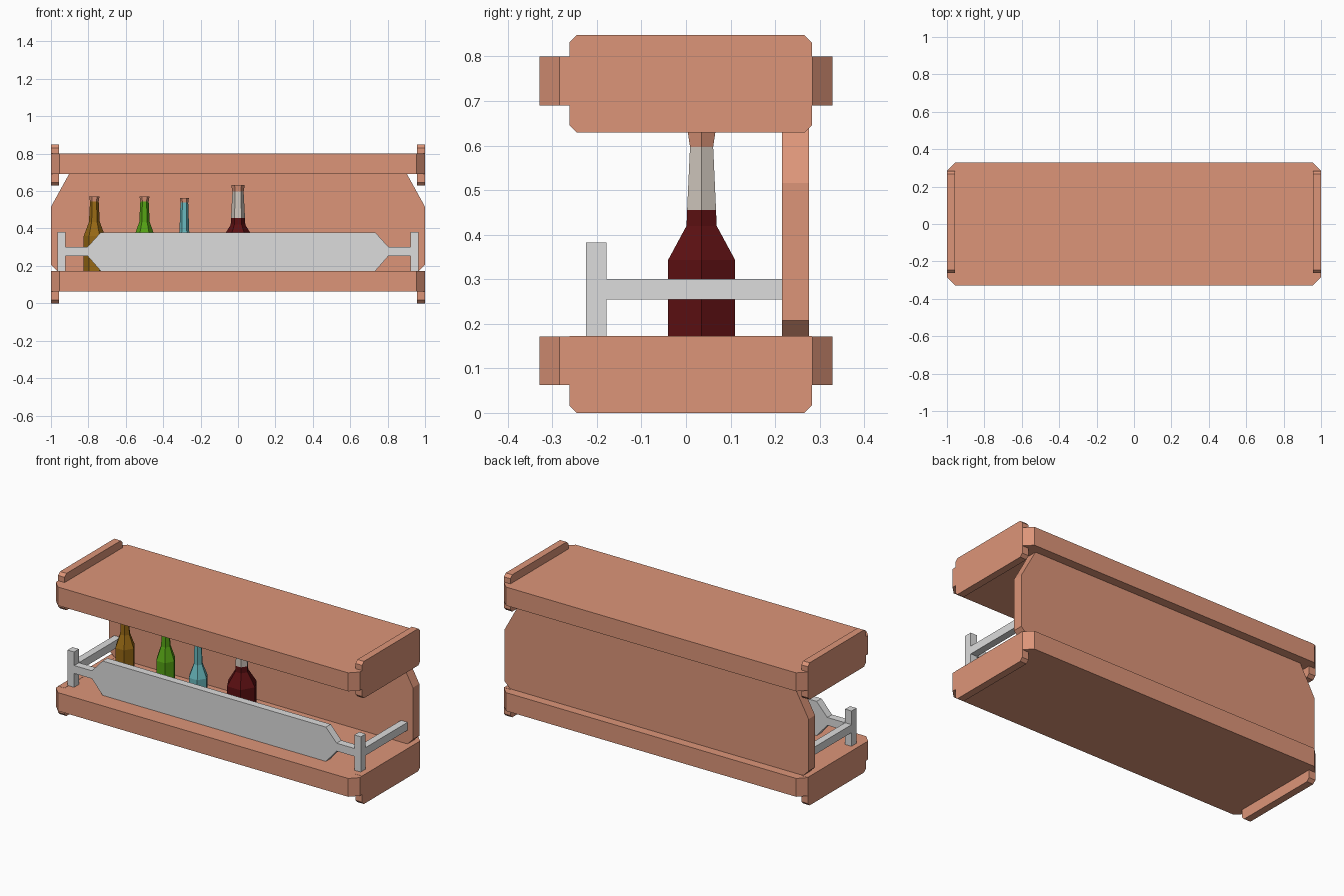
import bpy, bmesh, math
from mathutils import Vector

cube = bpy.data.objects.get("Cube")
if cube:
    bpy.data.objects.remove(cube)


def material(name, rgb):
    m = bpy.data.materials.new(name)
    m.use_nodes = True
    m.diffuse_color = (*rgb, 1)
    m.node_tree.nodes["Principled BSDF"].inputs["Base Color"].default_value = (*rgb, 1)
    return m


wood = material("copper wood", (0.72, 0.30, 0.19))
metal = material("pale grey metal", (0.72, 0.72, 0.72))
amber = material("amber glass", (0.31, 0.14, 0.007))
green = material("green glass", (0.09, 0.36, 0.007))
cyan = material("cyan glass", (0.14, 0.48, 0.51))
red = material("dark red glass", (0.107, 0.005, 0.006))
foil = material("warm white foil", (0.62, 0.56, 0.50))


def finish(name, bm, mats):
    bmesh.ops.recalc_face_normals(bm, faces=bm.faces)
    mesh = bpy.data.meshes.new(name)
    bm.to_mesh(mesh)
    bm.free()
    for m in mats:
        mesh.materials.append(m)
    ob = bpy.data.objects.new(name, mesh)
    bpy.context.collection.objects.link(ob)
    return ob


def prism(name, outline, axis, lo, hi, mat):
    """Extrude a 2D outline along an axis (0 = x, 1 = y, 2 = z)."""
    def place(p, d):
        c = list(p)
        c.insert(axis, d)
        return Vector(c)
    bm = bmesh.new()
    face = bm.faces.new([bm.verts.new(place(p, lo)) for p in outline])
    side = bmesh.ops.extrude_face_region(bm, geom=[face])["geom"]
    step = place((0, 0), hi - lo)
    bmesh.ops.translate(bm, vec=step, verts=[v for v in side if isinstance(v, bmesh.types.BMVert)])
    return finish(name, bm, [mat])


def rect(u0, v0, u1, v1, low=0.0, high=0.0):
    """Rectangle whose low-v and high-v corners may be cut at 45 degrees."""
    pts = []
    for u, v, c, first in ((u0, v0, low, "v"), (u1, v0, low, "u"),
                           (u1, v1, high, "v"), (u0, v1, high, "u")):
        du = c if u == u0 else -c
        dv = c if v == v0 else -c
        cut = [(u, v + dv), (u + du, v)]
        pts += [(u, v)] if c == 0 else (cut if first == "v" else cut[::-1])
    return pts


def mirrored(half):
    """Close a right-hand half outline with its mirror image."""
    return half + [(-x, z) for x, z in reversed(half)]


FLOOR, CEIL = 0.172, 0.69

# Shelves with cut corners
for name, z0, z1 in (("bottom_shelf", 0.063, FLOOR), ("top_shelf", CEIL, 0.80)):
    prism(name, rect(-1, -0.329, 1, 0.329, 0.045, 0.045), 2, z0, z1, wood)

# End boards, left and right
for side, s in (("left", 1), ("right", -1)):
    x0, x1 = sorted((s * 0.957, s * 1.0))
    prism("bottom_end_board_" + side, rect(-0.262, 0, 0.283, FLOOR + 0.001, 0.017), 0, x0, x1, wood)
    prism("top_end_board_" + side, rect(-0.262, 0.629, 0.283, 0.848, 0.017, 0.017), 0, x0, x1, wood)

# Back panel
prism("back_panel", mirrored([(0.965, FLOOR), (1, 0.207), (1, 0.516), (0.904, CEIL)]),
      1, 0.215, 0.276, wood)

# Front guard plate with its narrow ends
prism("front_guard", mirrored([(0.735, FLOOR + 0.002), (0.805, 0.254), (0.922, 0.254),
                               (0.922, 0.301), (0.805, 0.301), (0.735, 0.378)]),
      1, -0.223, -0.178, metal)

# Guard posts and side rails
for side, s in (("left", 1), ("right", -1)):
    x0, x1 = sorted((s * 0.922, s * 0.965))
    prism("guard_post_" + side, rect(x0, FLOOR, x1, 0.382), 1, -0.224, -0.178, metal)
    prism("side_rail_" + side, rect(x0, 0.254, x1, 0.301), 1, -0.178, 0.215, metal)


def bottle(name, x, profile, mats, bands):
    """Six-sided lathe; bands give the height where each next colour starts."""
    bm = bmesh.new()
    rings = []
    for r, z in profile:
        rings.append([bm.verts.new((x + r * math.cos(i * math.tau / 6),
                                    0.035 + r * math.sin(i * math.tau / 6), z)) for i in range(6)])
    for a, b in zip(rings, rings[1:]):
        for i in range(6):
            j = (i + 1) % 6
            bm.faces.new((a[i], a[j], b[j], b[i]))
    bm.faces.new(rings[0])
    bm.faces.new(rings[-1])
    for f in bm.faces:
        f.material_index = sum(f.calc_center_median().z > h for h in bands)
    finish(name, bm, mats)


# Slim bottles: position, body radius, neck radius, shoulder heights, top
for name, x, body, neck, z0, z1, top, glass in (
        ("amber_bottle", -0.768, 0.057, 0.029, 0.36, 0.435, 0.570, amber),
        ("green_bottle", -0.50, 0.056, 0.028, 0.355, 0.435, 0.570, green),
        ("cyan_bottle", -0.287, 0.055, 0.026, 0.31, 0.385, 0.564, cyan)):
    bottle(name, x, [(body, FLOOR), (body, z0), (neck, z1), (neck * 0.8, top - 0.026),
                     (neck * 0.95, top)], [glass, wood], [top - 0.026])

# Large red bottle with foil neck
bottle("red_bottle", 0, [(0.087, FLOOR), (0.087, 0.343), (0.039, 0.42), (0.0375, 0.455),
                         (0.030, 0.597), (0.036, 0.632)], [red, foil, wood], [0.455, 0.597])
